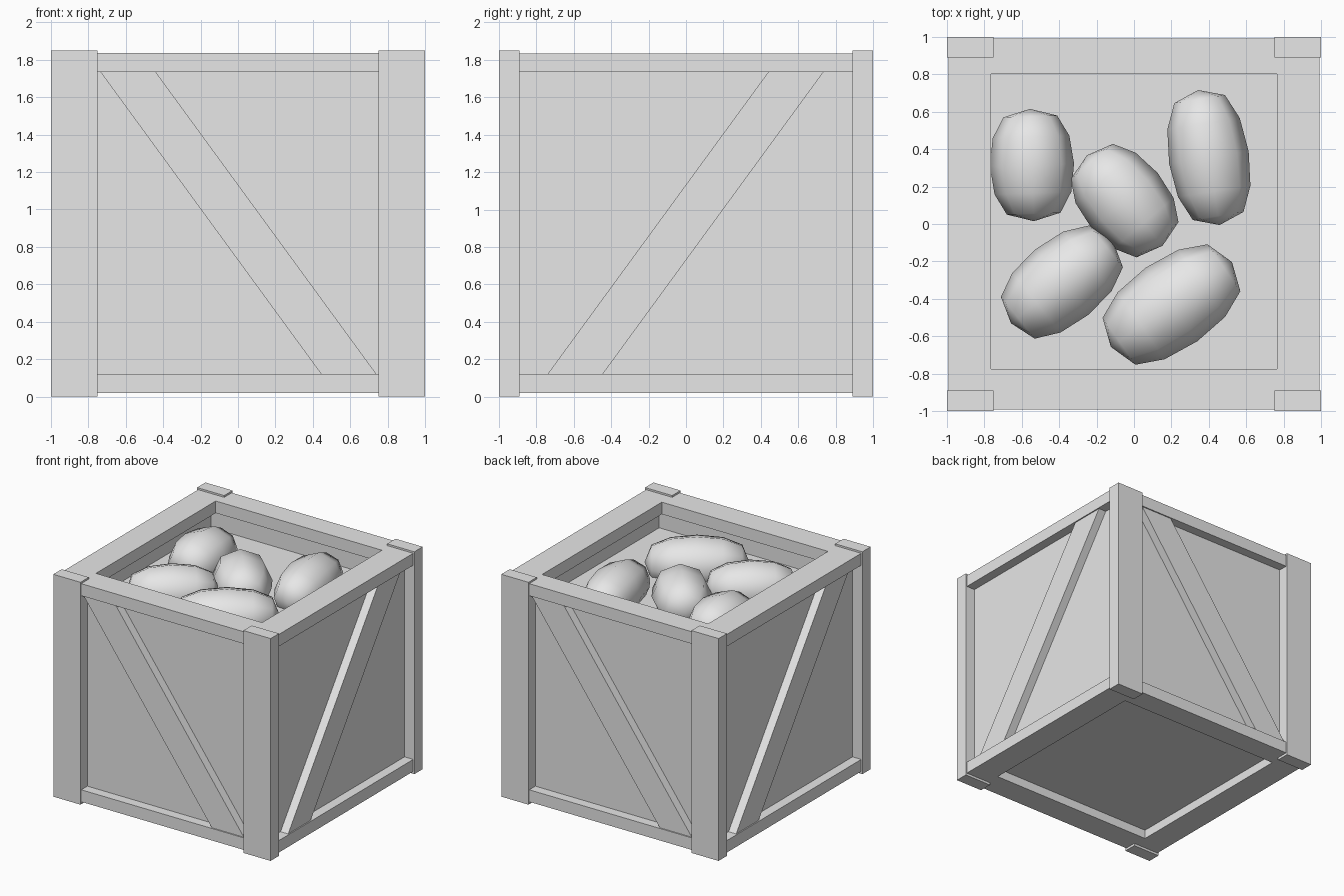
import bpy, bmesh
from math import radians, pi, copysign
from mathutils import Matrix, Vector

if "Cube" in bpy.data.objects:
    bpy.data.objects.remove(bpy.data.objects["Cube"])

grey = bpy.data.materials.new("plain_grey")
grey.use_nodes = True
grey.diffuse_color = (0.8, 0.8, 0.8, 1)
grey.node_tree.nodes["Principled BSDF"].inputs["Base Color"].default_value = (0.8, 0.8, 0.8, 1)


def finish(name, bm, smooth=False):
    bmesh.ops.recalc_face_normals(bm, faces=bm.faces)
    mesh = bpy.data.meshes.new(name)
    for f in bm.faces:
        f.smooth = smooth
    bm.to_mesh(mesh)
    bm.free()
    mesh.materials.append(grey)
    obj = bpy.data.objects.new(name, mesh)
    bpy.context.scene.collection.objects.link(obj)
    return obj


def box(name, lo, hi):
    lo, hi = Vector(lo), Vector(hi)
    bm = bmesh.new()
    bmesh.ops.create_cube(bm, size=1, matrix=Matrix.Translation((lo + hi) / 2)
                          @ Matrix.Diagonal((*(hi - lo), 1)))
    return finish(name, bm)


def frame(name, outer, inner, z0, z1):
    """Rectangular ring; each rectangle is (x0, y0, x1, y1)."""
    bm = bmesh.new()

    def loop(r, z):
        corners = ((r[0], r[1]), (r[2], r[1]), (r[2], r[3]), (r[0], r[3]))
        return [bm.verts.new((x, y, z)) for x, y in corners]

    loops = [loop(outer, z0), loop(outer, z1), loop(inner, z1), loop(inner, z0)]
    for k in range(4):
        a, b = loops[k], loops[(k + 1) % 4]
        for i in range(4):
            j = (i + 1) % 4
            bm.faces.new((a[i], a[j], b[j], b[i]))
    return finish(name, bm)


def brace(name, near, far, turn):
    """Slanted board on the front wall, turned about z to its side."""
    outline = ((-0.735, 1.735), (-0.44, 1.735), (0.74, 0.12), (0.445, 0.12))
    bm = bmesh.new()
    face = bm.faces.new([bm.verts.new((x, -far, z)) for x, z in outline])
    out = bmesh.ops.extrude_face_region(bm, geom=[face])
    moved = [v for v in out["geom"] if isinstance(v, bmesh.types.BMVert)]
    bmesh.ops.translate(bm, verts=moved, vec=(0, far - near, 0))
    if turn % 180:  # side boards lean the other way
        bmesh.ops.scale(bm, verts=bm.verts, vec=(-1, 1, 1))
    bmesh.ops.rotate(bm, verts=bm.verts, matrix=Matrix.Rotation(radians(turn), 3, "Z"))
    return finish(name, bm)


def potato(name, x, y, length, width, angle):
    bm = bmesh.new()
    bmesh.ops.create_uvsphere(bm, u_segments=8, v_segments=6, radius=1)
    for v in bm.verts:
        # blunter ends than a plain ellipsoid
        r = v.co.xy.length
        if r > 0.01:
            v.co.xy *= r ** -0.35
    bm.transform(Matrix.Translation((x, y, 1.62))
                 @ Matrix.Rotation(radians(angle), 4, "Z")
                 @ Matrix.Diagonal((length, width, 0.21, 1))
                 @ Matrix.Rotation(pi / 2, 4, "Y"))
    return finish(name, bm, smooth=True)


# Corner posts
for sx, side in ((1, "left"), (-1, "right")):
    for sy, end in ((-1, "front"), (1, "back")):
        xs = sorted((sx * 0.75, sx))
        ys = sorted((sy * 0.89, sy))
        box(f"{end}_{side}_post", (xs[0], ys[0], 0), (xs[1], ys[1], 1.85))

# Rails and walls
rail = (-0.99, -0.99, 0.99, 0.99)
opening = (-0.765, -0.775, 0.765, 0.8)
frame("top_rim", rail, opening, 1.735, 1.835)
frame("bottom_rim", rail, opening, 0.02, 0.12)
frame("wall_panels", (-0.91, -0.91, 0.91, 0.91), (-0.87, -0.89, 0.87, 0.89), 0.1, 1.75)
box("floor_panel", (-0.89, -0.9, 0.095), (0.89, 0.9, 0.14))
box("filling", (-0.88, -0.9, 1.5), (0.88, 0.9, 1.55))

# Slanted boards
for turn, side in ((0, "front"), (90, "left"), (180, "back"), (270, "right")):
    brace(f"{side}_brace", 0.9, 0.98, turn)

# Potatoes
for i, spec in enumerate(((-0.545, 0.315, 0.3, 0.225, 92),
                          (0.4, 0.355, 0.365, 0.215, -81),
                          (-0.05, 0.125, 0.315, 0.23, -50),
                          (-0.385, -0.31, 0.35, 0.225, 39),
                          (0.2, -0.43, 0.395, 0.24, 35))):
    potato(f"potato_{i + 1}", *spec)
